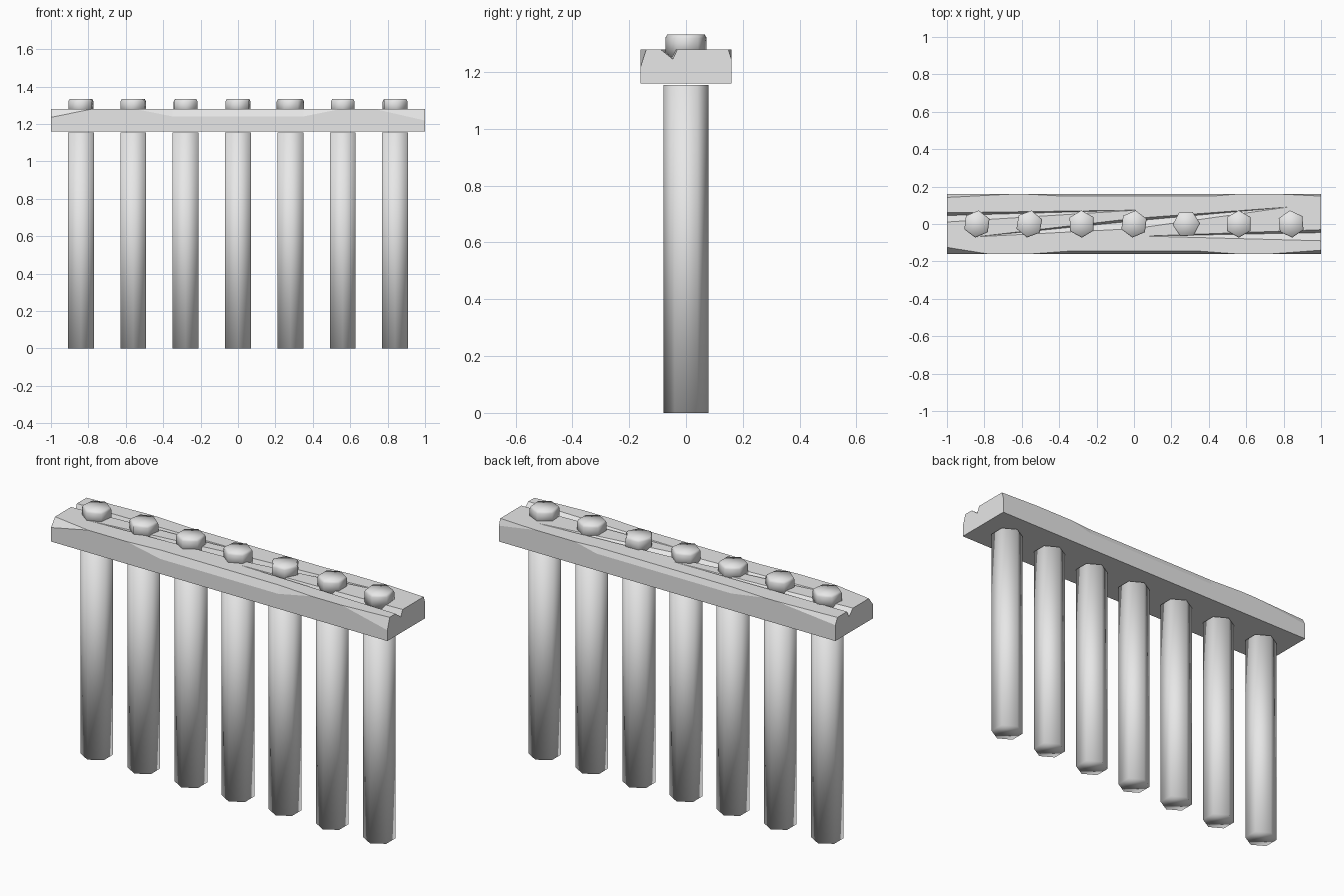
import bpy, bmesh, math

if "Cube" in bpy.data.objects:
    bpy.data.objects.remove(bpy.data.objects["Cube"])

TOP, BASE, HALF = 1.28, 1.16, 0.16   # beam top, underside and half depth

wood = bpy.data.materials.new("pale_grey")
wood.diffuse_color = (0.8, 0.8, 0.8, 1)
wood.use_nodes = True
wood.node_tree.nodes["Principled BSDF"].inputs["Base Color"].default_value = wood.diffuse_color


def finish(name, bm, smooth=False):
    bmesh.ops.remove_doubles(bm, verts=bm.verts, dist=1e-5)
    bmesh.ops.recalc_face_normals(bm, faces=bm.faces)
    mesh = bpy.data.meshes.new(name)
    bm.to_mesh(mesh)
    bm.free()
    mesh.materials.append(wood)
    for p in mesh.polygons:
        p.use_smooth = smooth
    ob = bpy.data.objects.new(name, mesh)
    bpy.context.collection.objects.link(ob)
    return ob


def loft(name, sections, smooth=False):
    """Skin a row of equal-length point rings and cap both ends."""
    bm = bmesh.new()
    rings = [[bm.verts.new(p) for p in s] for s in sections]
    n = len(rings[0])
    for a, b in zip(rings, rings[1:]):
        for i in range(n):
            j = (i + 1) % n
            bm.faces.new((a[i], a[j], b[j], b[i]))
    bm.faces.new(rings[0])
    bm.faces.new(rings[-1])
    return finish(name, bm, smooth)


def hex_post(name, x, rings, turn):
    sections = []
    for z, r in rings:
        angles = [math.radians(turn + 60 * i) for i in range(6)]
        sections.append([(x + r * math.cos(a), r * math.sin(a), z) for a in angles])
    return loft(name, sections, smooth=True)


def worn(x, keys):
    """Interpolate (inset, drop) of a worn corner along the beam."""
    for (x0, a0, b0), (x1, a1, b1) in zip(keys, keys[1:]):
        if x <= x1:
            t = (x - x0) / (x1 - x0)
            return a0 + (a1 - a0) * t, b0 + (b1 - b0) * t


# Beam with hewn top corners: (x, inset, drop)
front = [(-1, .035, .045), (-.78, 0, 0), (-.55, 0, 0), (-.35, .015, .04),
         (.35, .015, .04), (.55, 0, 0), (.73, 0, 0), (1, .02, .062)]
back = [(-1, .018, .035), (-.65, 0, 0), (-.58, 0, 0), (-.38, .011, .03),
        (.42, .011, .03), (.55, 0, 0), (.78, 0, 0), (1, .011, .035)]
sections = []
for x in sorted({k[0] for k in front + back}):
    fi, fd = worn(x, front)
    bi, bd = worn(x, back)
    sections.append([(x, -HALF, BASE), (x, HALF, BASE), (x, HALF, TOP - bd),
                     (x, HALF - bi, TOP), (x, -HALF + fi, TOP), (x, -HALF, TOP - fd)])
beam = loft("beam", sections)


# Tapering cracks along the top of the beam
def crack(tips, x, ys, depth=.035):
    y0, yb, y1 = ys
    bm = bmesh.new()
    k = 1.4   # carry the wedge sides above the surface
    wide = [(x, yb + (y0 - yb) * k, TOP + depth * (k - 1)), (x, yb, TOP - depth),
            (x, yb + (y1 - yb) * k, TOP + depth * (k - 1))]
    ring = [bm.verts.new(p) for p in wide]
    for tx, ty in tips:
        tip = bm.verts.new((tx, ty, TOP + .0005))
        for i in range(3):
            bm.faces.new((ring[i], ring[(i + 1) % 3], tip))
    if len(tips) == 1:
        bm.faces.new(ring)
    cutter = finish("crack_cutter", bm)
    cutter.hide_render = True
    mod = beam.modifiers.new("crack", 'BOOLEAN')
    mod.operation, mod.solver, mod.object = 'DIFFERENCE', 'EXACT', cutter
    bpy.context.view_layer.objects.active = beam
    bpy.ops.object.modifier_apply(modifier=mod.name)
    bpy.data.objects.remove(cutter)


crack([(.04, .075)], -1.01, (.01, .045, .06))
crack([(.04, -.065)], 1.01, (-.09, -.046, -.03))
crack([(-.86, -.07), (.84, .092)], 0, (-.025, .016, .03))

# Posts below the beam and peg heads above it
for i, turn in enumerate((23, 20, 31, 23, 3, 30, 35)):
    x = -.84 + .28 * i
    hex_post(f"post_{i + 1}", x, [(0, .08), (1.154, .08)], 90)
    hex_post(f"peg_head_{i + 1}", x, [(1.255, .073), (1.32, .073), (1.332, .066)], turn)
